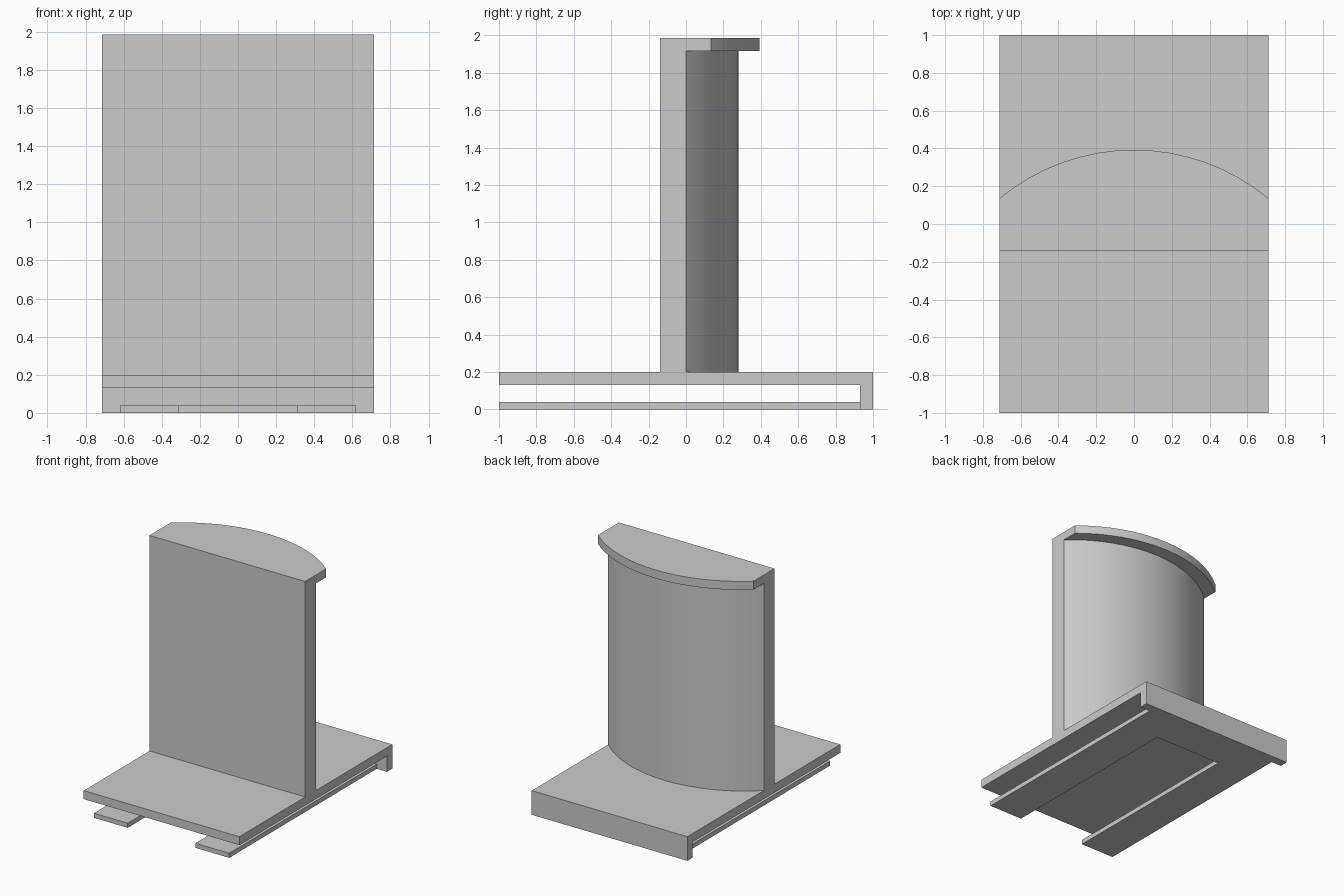
import bpy
import bmesh
import math

cube = bpy.data.objects.get("Cube")
if cube:
    bpy.data.objects.remove(cube, do_unlink=True)

grey = bpy.data.materials.new("plain_grey")
grey.use_nodes = True
colour = (0.6, 0.6, 0.6, 1)
grey.diffuse_color = colour
grey.node_tree.nodes["Principled BSDF"].inputs["Base Color"].default_value = colour

W = 0.713  # half width of base, wall and cap


def extrude(name, outline, low, high, axis="z"):
    """Extrude a flat outline: (x, y) along z, or (y, z) along x."""
    place = (lambda a, b, h: (a, b, h)) if axis == "z" else (lambda a, b, h: (h, a, b))
    bm = bmesh.new()
    face = bm.faces.new([bm.verts.new(place(a, b, low)) for a, b in outline])
    moved = bmesh.ops.extrude_face_region(bm, geom=[face])["geom"]
    shift = place(0, 0, high - low)
    bmesh.ops.translate(bm, vec=shift, verts=[v for v in moved if isinstance(v, bmesh.types.BMVert)])
    bmesh.ops.recalc_face_normals(bm, faces=bm.faces)
    mesh = bpy.data.meshes.new(name)
    bm.to_mesh(mesh)
    bm.free()
    mesh.materials.append(grey)
    obj = bpy.data.objects.new(name, mesh)
    bpy.context.collection.objects.link(obj)
    return obj


def bowed(front, side, crown, steps=16):
    """Outline with a straight front and an arched back."""
    rise = crown - side
    radius = (W * W + rise * rise) / (2 * rise)
    half = math.asin(W / radius)
    points = [(-W, front)] if front < side else []
    for i in range(steps + 1):
        a = half * (2 * i / steps - 1)
        points.append((radius * math.sin(a), crown - radius + radius * math.cos(a)))
    if front < side:
        points.append((W, front))
    return points


# Base plate with a lip turned down at the back
base_profile = [(-1, 0.13), (0.93, 0.13), (0.93, 0), (1, 0), (1, 0.2), (-1, 0.2)]
extrude("base_plate", base_profile, -W, W, "x")

# Forked foot: two runners joined at the back
half_fork = [(0.62, 0.93), (0.62, -1), (0.31, -1), (0.31, 0.65)]
fork = half_fork + [(-x, y) for x, y in reversed(half_fork)]
extrude("forked_foot", fork, 0, 0.038)

# Upright front wall
extrude("upright_wall", [(-W, -0.14), (W, -0.14), (W, 0), (-W, 0)], 0.2, 1.915)

# Rounded column behind the wall, and the overhanging cap
column = extrude("rounded_column", bowed(0, 0, 0.28), 0.2, 1.915)
cap = extrude("top_cap", bowed(-0.14, 0.135, 0.393), 1.915, 1.985)

# Smooth the arched backs, keeping the hard edges
bpy.ops.object.select_all(action="DESELECT")
for obj in (column, cap):
    obj.select_set(True)
bpy.context.view_layer.objects.active = cap
bpy.ops.object.shade_smooth_by_angle(angle=math.radians(20))
